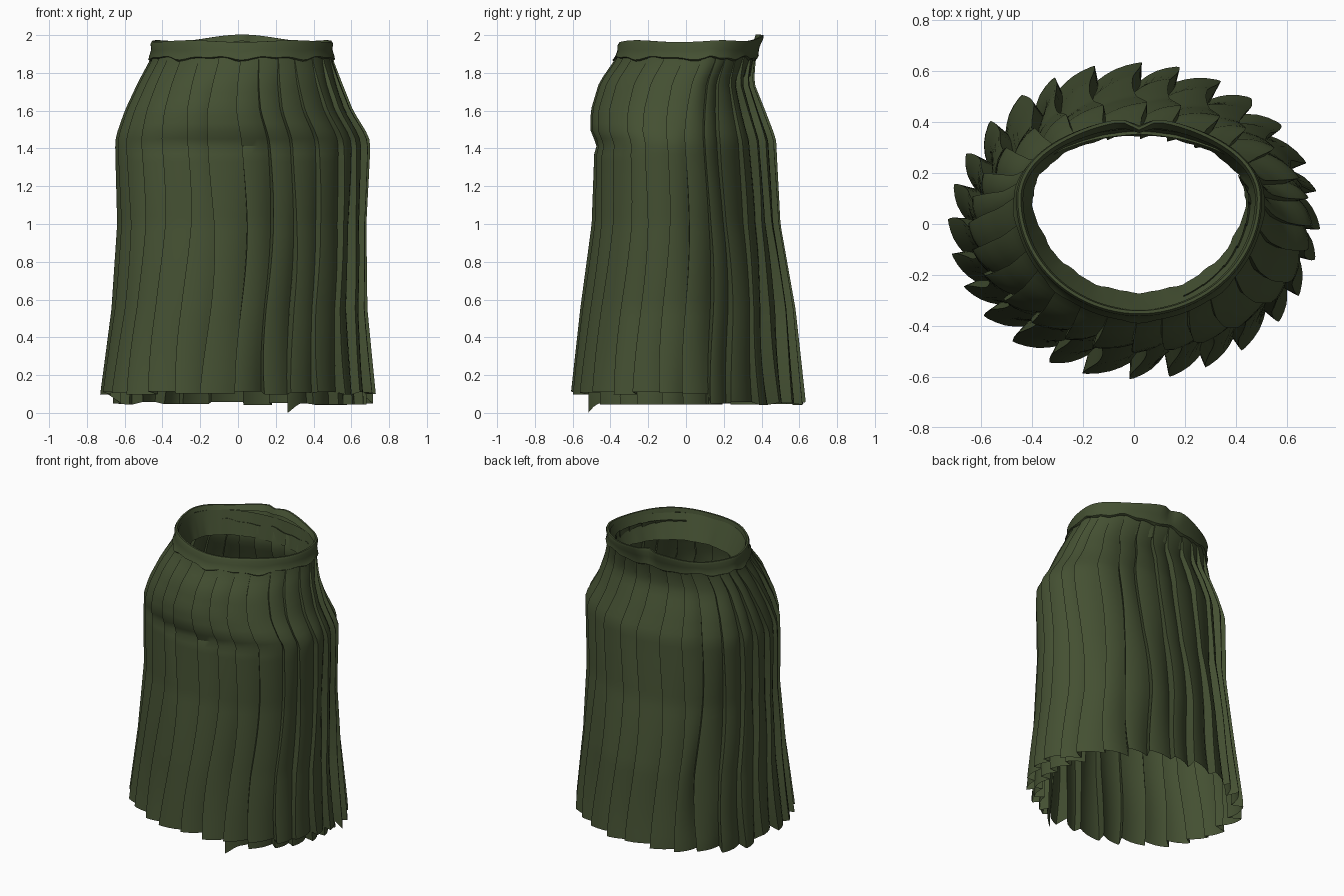
import bpy, bmesh, math, random

random.seed(4)
cube = bpy.data.objects.get("Cube")
if cube:
    bpy.data.objects.remove(cube)

mat = bpy.data.materials.new("olive green cloth")
mat.use_nodes = True
colour = (0.058, 0.080, 0.032, 1)
mat.diffuse_color = colour
mat.node_tree.nodes["Principled BSDF"].inputs["Base Color"].default_value = colour
mat.node_tree.nodes["Principled BSDF"].inputs["Roughness"].default_value = 0.9

# height, left x, right x, front y, back y, y of widest point, pleat depth
PROFILE = [
    (2.00, -.46, .50, -.35, .42, .10, 0),
    (1.88, -.46, .50, -.37, .37, .10, .005),
    (1.75, -.53, .55, -.46, .36, .05, .03),
    (1.60, -.60, .61, -.505, .42, .02, .04),
    (1.47, -.645, .69, -.505, .47, 0, .045),
    (1.43, -.65, .70, -.465, .48, 0, .045),
    (1.39, -.65, .70, -.485, .48, 0, .045),
    (1.00, -.64, .68, -.50, .50, 0, .05),
    (.55, -.67, .685, -.56, .58, 0, .06),
    (.10, -.73, .73, -.61, .63, 0, .075),
    (0, -.73, .73, -.61, .64, 0, .075),
]
PLEATS = 28
TOOTH = [(0, 0), (.2, .3), (.42, .58), (.66, .8), (.9, .97), (1, 1)]
depth_of = [random.uniform(.7, 1.1) for _ in range(PLEATS)]
width_shift = [random.uniform(-.12, .12) for _ in range(PLEATS)]
sway = [random.uniform(0, math.tau) for _ in range(PLEATS)]


def section(z):
    """Interpolated cross-section at a height."""
    z = max(0, min(2, z))
    for a, b in zip(PROFILE, PROFILE[1:]):
        if z >= b[0]:
            t = (a[0] - z) / (a[0] - b[0])
            return [p + (q - p) * t for p, q in zip(a, b)][1:]


def point(angle, z, inset=0.0):
    """Point on the body of the garment, moved inward by inset."""
    x0, x1, yf, yb, cy, _ = section(z)
    s = math.sin(angle)
    x = (x0 + x1) / 2 + ((x1 - x0) / 2 - inset) * math.cos(angle)
    y = cy + ((yb - cy if s > 0 else cy - yf) - inset) * s
    return x, y, z


def sheet(name, rows, closed, sharp=32):
    """Skin a grid of points as one cloth sheet."""
    bm = bmesh.new()
    grid = [[bm.verts.new(p) for p in row] for row in rows]
    n = len(grid[0])
    for a, b in zip(grid, grid[1:]):
        for i in range(n if closed else n - 1):
            j = (i + 1) % n
            bm.faces.new((a[i], b[i], b[j], a[j]))
    bmesh.ops.recalc_face_normals(bm, faces=bm.faces)
    mesh = bpy.data.meshes.new(name)
    bm.to_mesh(mesh)
    bm.free()
    mesh.materials.append(mat)
    ob = bpy.data.objects.new(name, mesh)
    bpy.context.collection.objects.link(ob)
    bpy.ops.object.select_all(action='DESELECT')
    ob.select_set(True)
    bpy.context.view_layer.objects.active = ob
    bpy.ops.object.shade_smooth_by_angle(angle=math.radians(sharp))
    return ob


def pleated_rows(first, last, hem, inset, count=44):
    """Clockwise saw-tooth pleats running from the waist to the hem."""
    rows = []
    for r in range(count + 1):
        row = []
        for k in range(first, last):
            p = k % PLEATS
            middle = -math.tau * (k + .5) / PLEATS
            for t, rise in TOOTH:
                bottom = hem(k, t, middle)
                z = 1.9 + (bottom - 1.9) * r / count
                left, right = width_shift[p], width_shift[(p + 1) % PLEATS]
                u = k + t + left * (1 - t) + right * t
                # the side folds drift toward the back on the way down
                drift = .16 * math.sin(z * 4.2 + sway[p] * .25) * (1 - t)
                drift += .16 * math.sin(z * 4.2 + sway[(p + 1) % PLEATS] * .25) * t
                angle = -math.tau * (u + drift) / PLEATS
                depth = section(z)[5] * depth_of[p]
                depth *= 1 + .2 * math.sin(z * 5 + sway[p])
                row.append(point(angle, z, inset + depth * (1 - rise)))
        rows.append(row)
    return rows


# main skirt: the back hem hangs a little lower than the front
def skirt_hem(k, t, middle):
    base = .05 if math.sin(middle) > .22 else .105
    return base + .008 * math.sin(k * 2.3)


sheet("pleated_skirt", pleated_rows(0, PLEATS, skirt_hem, 0), True)


# wrapped under-panel on the right front, ending in a hanging corner
def under_hem(k, t, middle):
    return max(0, .05 - .05 * max(0, t * 2 - 1)) if k == 4 else .045


sheet("under_panel", pleated_rows(-2, 5, under_hem, .05), False)


# waistband: folded band with a wavy lower lip and a dip at the centre back
def rim_height(a):
    back = max(0, math.sin(a))
    return 1.968 + .03 * back ** 6 + .005 * math.sin(a * 5)


def band_row(fraction, inset):
    row = []
    for i in range(96):
        a = math.tau * i / 96
        low = 1.875 + .007 * math.sin(a * 9) + .005 * math.sin(a * 17)
        z = low + (rim_height(a) - low) * fraction
        notch = .035 * math.exp(-((a - math.pi / 2) / .09) ** 2) * max(0, fraction)
        row.append(point(a, z, inset + notch))
    return row


band = [(0, .02), (-.04, .004), (.05, -.012), (.18, -.008), (.5, 0),
        (.85, -.003), (1, .004), (1, .016), (.7, .025)]
sheet("waistband", [band_row(f, i) for f, i in band], True, 50)

# lining: turned inward below the rim, narrower toward the front
lining = []
for step in range(9):
    f = step / 8
    row = []
    for i in range(96):
        a = math.tau * i / 96
        x, y, z = point(a, 1.94, .02)
        pinch = max(0, -math.sin(a))
        ruffle = .008 * math.sin(a * 13) + .005 * math.sin(a * 29)
        scale = 1 - f * (.09 + .09 * pinch + ruffle)
        row.append((.02 + (x - .02) * scale, .06 + (y - .06) * scale, z - .16 * f))
    lining.append(row)
sheet("waist_lining", lining, True, 50)
